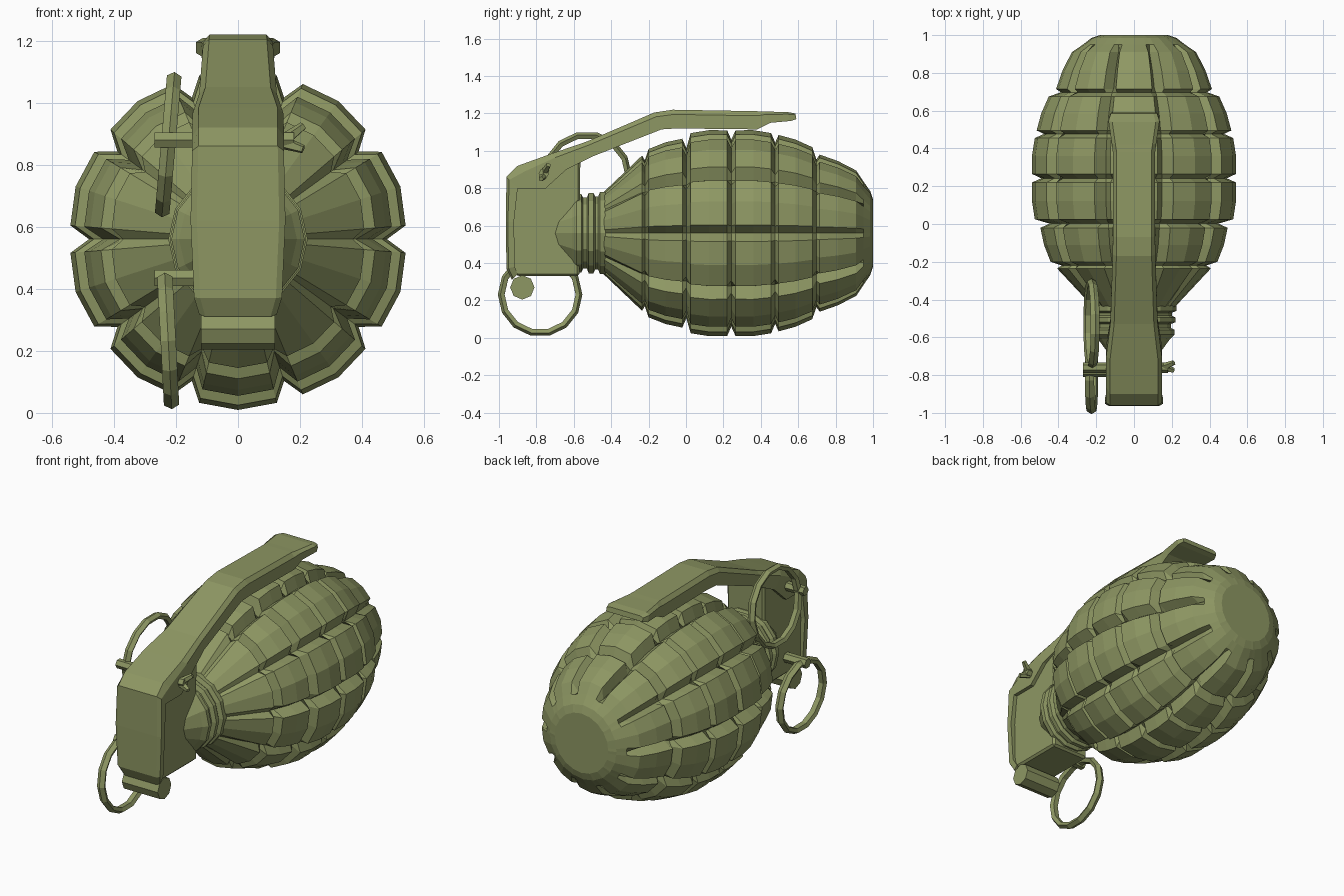
import bpy, bmesh, math
from mathutils import Matrix, Vector

if "Cube" in bpy.data.objects:
    bpy.data.objects.remove(bpy.data.objects["Cube"])

mat = bpy.data.materials.new("olive")
mat.diffuse_color = (0.27, 0.31, 0.125, 1)
mat.use_nodes = True
mat.node_tree.nodes["Principled BSDF"].inputs["Base Color"].default_value = mat.diffuse_color
CZ = 0.56   # height of the body axis


def finish(name, bm, bevel=0):
    bmesh.ops.recalc_face_normals(bm, faces=bm.faces)
    me = bpy.data.meshes.new(name)
    bm.to_mesh(me)
    bm.free()
    ob = bpy.data.objects.new(name, me)
    bpy.context.collection.objects.link(ob)
    me.materials.append(mat)
    if bevel:
        m = ob.modifiers.new("bevel", 'BEVEL')
        m.width = bevel
        m.segments = 1
        m.limit_method = 'ANGLE'
    return ob


def loft(name, sections, bevel=0, closed=False):
    """Skin a list of point rings; cap the ends unless closed."""
    bm = bmesh.new()
    rings = [[bm.verts.new(p) for p in s] for s in sections]
    n = len(rings[0])
    pairs = list(zip(rings, rings[1:])) + ([(rings[-1], rings[0])] if closed else [])
    for a, b in pairs:
        for i in range(n):
            j = (i + 1) % n
            bm.faces.new((a[i], a[j], b[j], b[i]))
    if not closed:
        bm.faces.new(rings[0])
        bm.faces.new(rings[-1])
    return finish(name, bm, bevel)


def turned(name, profile, n, cz=CZ):
    """Revolve (y, radius) pairs about the body axis."""
    return loft(name, [[(r * math.cos(k * math.tau / n), y, cz + r * math.sin(k * math.tau / n))
                        for k in range(n)] for y, r in profile])


def ring(name, center, radius, tube, tilt, squash=1.0):
    """Low-poly wire ring lying in the y-z plane, leaning by tilt."""
    n, m = 14, 5
    rot = Matrix.Rotation(tilt, 3, 'Y')
    secs = []
    for i in range(n):
        a = i * math.tau / n
        sec = []
        for k in range(m):
            b = k * math.tau / m
            r = radius + tube * math.cos(b)
            p = Vector((tube * 1.3 * math.sin(b), r * math.cos(a) * squash, r * math.sin(a)))
            sec.append(rot @ p + Vector(center))
        secs.append(sec)
    return loft(name, secs, closed=True)


def rod(name, a, b, r, n=6, r2=None):
    a, b = Vector(a), Vector(b)
    q = (b - a).to_track_quat('Z', 'Y')
    return loft(name, [[p + q @ Vector((s * math.cos(k * math.tau / n), s * math.sin(k * math.tau / n), 0))
                        for k in range(n)] for p, s in ((a, r), (b, r2 or r))])


# segmented body: (y, outer radius, depth of lengthwise groove)
bands = [(-0.20, -0.02, 0.45, 0.505), (0.025, 0.22, 0.535, 0.55), (0.265, 0.455, 0.55, 0.535),
         (0.495, 0.675, 0.525, 0.46), (0.715, 0.91, 0.42, 0.335)]
prof = [(-0.46, 0.19, 0), (-0.44, 0.22, 0.01), (-0.235, 0.415, 0.045), (-0.22, 0.39, 0.02)]
for y0, y1, r0, r1 in bands:
    prof += [(y0, r0, 0.07), ((y0 + y1) / 2, (r0 + r1) / 2 + 0.008, 0.07), (y1, r1, 0.07)]
    if y1 < 0.9:
        prof.append((y1 + 0.022, r1 - (0.05 if y1 < 0.6 else 0.065), 0.02))
prof += [(0.95, 0.275, 0.01), (0.985, 0.225, 0), (1.0, 0.18, 0)]
sections = []
for y, r, groove in prof:
    sec = []
    for s in range(10):
        for f, cut, k in ((0, groove, 1), (0.13, 0, 0.985), (0.5, 0, 1), (0.87, 0, 0.985)):
            a = math.radians(36 * (s + f))
            q = r * k - cut
            sec.append((q * math.cos(a), y, CZ + q * math.sin(a)))
    sections.append(sec)
loft("body", sections)

# threaded neck with a tapered collar
turned("neck", [(-0.72, 0.11), (-0.61, 0.19), (-0.585, 0.215), (-0.56, 0.215), (-0.55, 0.195), (-0.53, 0.195),
                (-0.52, 0.22), (-0.495, 0.22), (-0.485, 0.20), (-0.47, 0.20), (-0.46, 0.225), (-0.43, 0.225)], 14)

# fuse housing: side outline given a width
outline = [(-0.94, 0.36), (-0.90, 0.33), (-0.57, 0.33), (-0.565, 0.96), (-0.66, 0.97), (-0.93, 0.86)]
loft("fuse_housing", [[(x, y, z) for y, z in outline] for x in (-0.125, 0.125)], 0.012)


# lever: (outer y, outer z, inner y, inner z, half width)
path = [(-0.93, 0.31, -0.90, 0.34, 0.125), (-0.96, 0.37, -0.915, 0.38, 0.142), (-0.963, 0.62, -0.92, 0.62, 0.153),
        (-0.96, 0.86, -0.90, 0.80, 0.148), (-0.90, 0.92, -0.75, 0.80, 0.148), (-0.72, 0.985, -0.64, 0.90, 0.147),
        (-0.53, 1.05, -0.50, 0.97, 0.125), (-0.17, 1.205, -0.13, 1.115, 0.113),
        (-0.07, 1.22, -0.05, 1.12, 0.112), (0.38, 1.212, 0.38, 1.115, 0.112),
        (0.42, 1.21, 0.45, 1.15, 0.118), (0.54, 1.208, 0.56, 1.16, 0.135), (0.585, 1.20, 0.59, 1.17, 0.122)]
loft("lever", [[(-w + 0.02, oy, oz), (w - 0.02, oy, oz), (w, oy + (iy - oy) * 0.25, oz + (iz - oz) * 0.25),
                (w, iy, iz), (-w, iy, iz), (-w, oy + (iy - oy) * 0.25, oz + (iz - oz) * 0.25)]
               for oy, oz, iy, iz, w in path])

# upper safety pin, its splayed ends and pull ring
rod("upper_pin", (-0.27, -0.76, 0.88), (0.18, -0.76, 0.88), 0.028)
rod("pin_end_up", (0.15, -0.76, 0.88), (0.21, -0.735, 0.925), 0.022, 5, 0.014)
rod("pin_end_down", (0.15, -0.76, 0.87), (0.21, -0.775, 0.85), 0.022, 5, 0.014)
ring("upper_pull_ring", (-0.225, -0.53, 0.865), 0.222, 0.019, math.radians(5))

# lower pin, eye and pull ring
rod("lower_pin", (-0.27, -0.78, 0.435), (-0.08, -0.78, 0.435), 0.03)
ring("lower_pull_ring", (-0.225, -0.78, 0.232), 0.206, 0.02, math.radians(-3))

# hinge lug under the housing
rod("hinge_lug", (-0.12, -0.875, 0.27), (0.12, -0.875, 0.27), 0.065, 8)
